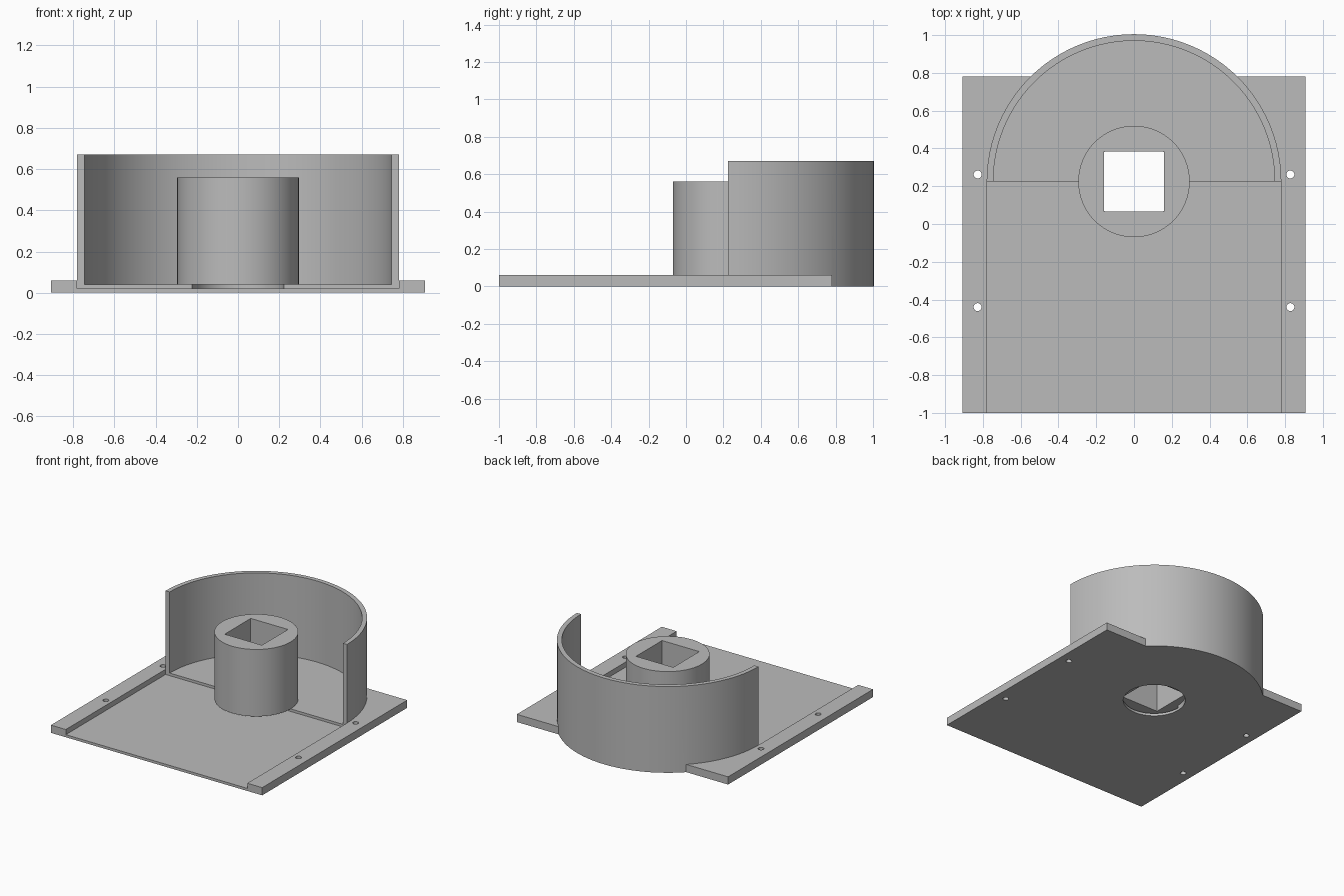
import bpy, bmesh, math

if "Cube" in bpy.data.objects:
    bpy.data.objects.remove(bpy.data.objects["Cube"])

CY = 0.225            # centre of the round housing and hub
R_OUT, R_IN = 0.78, 0.745

grey = bpy.data.materials.new("light_grey")
grey.diffuse_color = (0.5, 0.5, 0.5, 1)
grey.use_nodes = True
grey.node_tree.nodes["Principled BSDF"].inputs["Base Color"].default_value = grey.diffuse_color


def prism(name, outline, z0, z1):
    """Extrude a flat outline from z0 to z1."""
    bm = bmesh.new()
    face = bm.faces.new([bm.verts.new((x, y, z0)) for x, y in outline])
    ext = bmesh.ops.extrude_face_region(bm, geom=[face])
    for v in ext["geom"]:
        if isinstance(v, bmesh.types.BMVert):
            v.co.z = z1
    bmesh.ops.recalc_face_normals(bm, faces=bm.faces)
    mesh = bpy.data.meshes.new(name)
    bm.to_mesh(mesh)
    bm.free()
    mesh.materials.append(grey)
    obj = bpy.data.objects.new(name, mesh)
    bpy.context.collection.objects.link(obj)
    return obj


def rect(x0, x1, y0, y1):
    return [(x0, y0), (x1, y0), (x1, y1), (x0, y1)]


def circle(x, y, r, n):
    return [(x + r * math.cos(2 * math.pi * i / n),
             y + r * math.sin(2 * math.pi * i / n)) for i in range(n)]


def combine(target, tool, operation):
    """Apply a boolean and discard the tool object."""
    mod = target.modifiers.new("bool", 'BOOLEAN')
    mod.operation, mod.solver, mod.object = operation, 'EXACT', tool
    bpy.context.view_layer.objects.active = target
    bpy.ops.object.modifier_apply(modifier=mod.name)
    bpy.data.objects.remove(tool)


def smooth(obj):
    bpy.ops.object.select_all(action='DESELECT')
    obj.select_set(True)
    bpy.context.view_layer.objects.active = obj
    bpy.ops.object.shade_smooth_by_angle(angle=math.radians(30))


# Base plate joined with the round housing
base = prism("base_with_curved_wall", rect(-0.908, 0.908, -1, 0.78), 0, 0.06)
combine(base, prism("housing", circle(0, CY, R_OUT, 96), 0, 0.67), 'UNION')

# Open front channel, round pocket and hub opening
combine(base, prism("channel", rect(-R_OUT, R_OUT, -1.1, CY), 0.02, 1), 'DIFFERENCE')
combine(base, prism("pocket", circle(0, CY, R_IN, 96), 0.04, 1), 'DIFFERENCE')
combine(base, prism("opening", circle(0, CY, 0.222, 64), -0.1, 0.1), 'DIFFERENCE')

# Four screw holes
for x in (-0.828, 0.828):
    for y in (0.262, -0.44):
        combine(base, prism("screw", circle(x, y, 0.021, 24), -0.1, 0.2), 'DIFFERENCE')
smooth(base)

# Round hub with a square bore
hub = prism("hub", circle(0, CY, 0.295, 64), 0.04, 0.56)
combine(hub, prism("bore", rect(-0.16, 0.16, CY - 0.16, CY + 0.16), -0.1, 1), 'DIFFERENCE')
smooth(hub)
